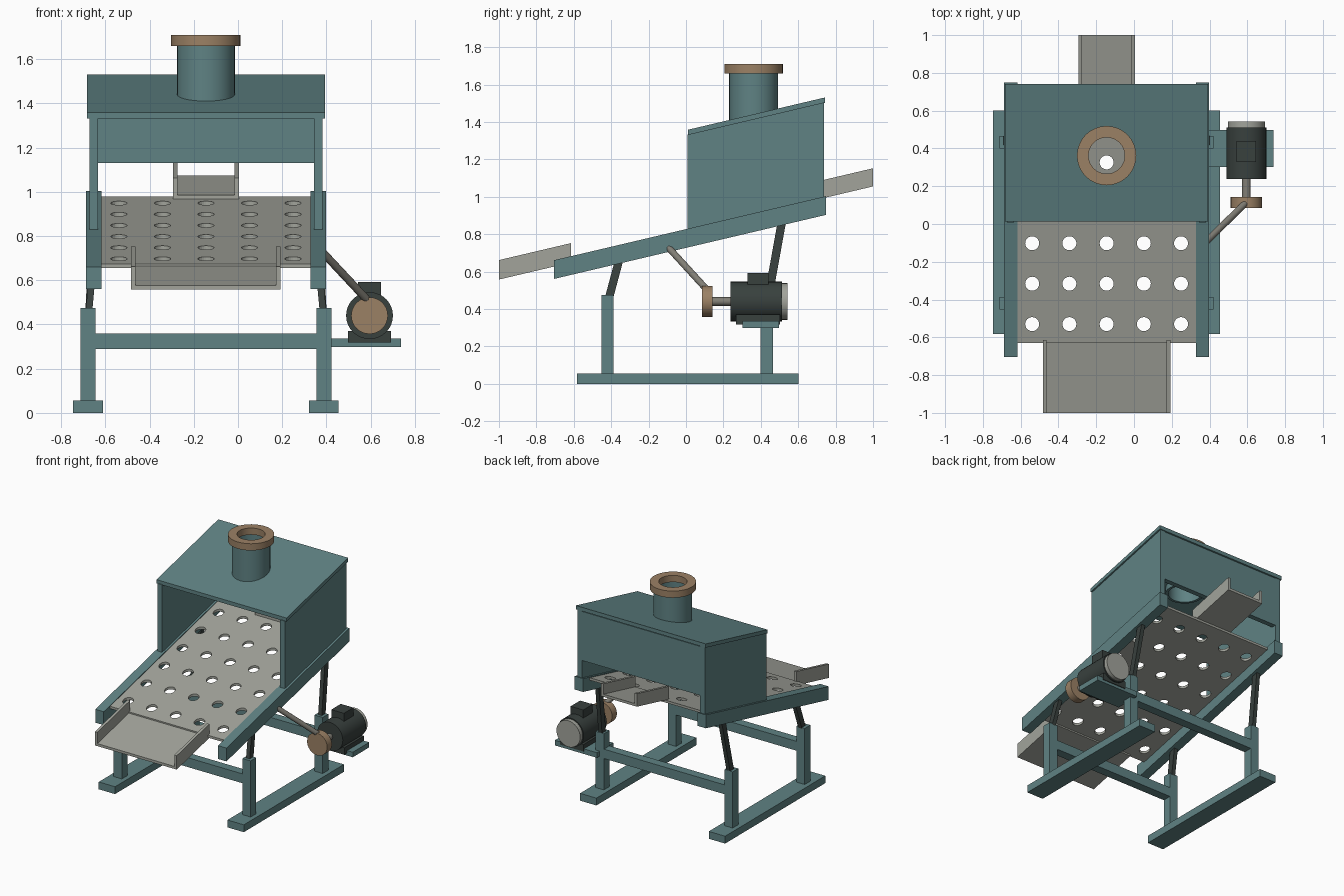
import bpy, bmesh, math
from mathutils import Vector, Matrix

if "Cube" in bpy.data.objects:
    bpy.data.objects.remove(bpy.data.objects["Cube"])

CX = -0.145      # centre line of the sieve body
S = 0.2354       # slope of deck, chutes and hood lid


def material(name, rgb):
    m = bpy.data.materials.new(name)
    m.diffuse_color = (*rgb, 1)
    m.use_nodes = True
    m.node_tree.nodes["Principled BSDF"].inputs["Base Color"].default_value = m.diffuse_color
    return m


TEAL = material("teal_paint", (0.115, 0.225, 0.23))
STEEL = material("bare_steel", (0.36, 0.37, 0.33))
DARK = material("dark_metal", (0.04, 0.052, 0.048))
BRASS = material("tan_metal", (0.33, 0.22, 0.13))
ROD = material("rod_steel", (0.22, 0.21, 0.18))


def finish(name, bm, mat, smooth=False):
    bmesh.ops.recalc_face_normals(bm, faces=bm.faces)
    me = bpy.data.meshes.new(name)
    bm.to_mesh(me)
    bm.free()
    ob = bpy.data.objects.new(name, me)
    bpy.context.collection.objects.link(ob)
    me.materials.append(mat)
    if smooth:
        bpy.ops.object.select_all(action='DESELECT')
        ob.select_set(True)
        bpy.context.view_layer.objects.active = ob
        bpy.ops.object.shade_smooth_by_angle(angle=math.radians(35))
    return ob


def box(name, x, y, z, mat, slope=0.0):
    """Box from (min, max) ranges; with a slope, z rises along y."""
    bm = bmesh.new()
    bmesh.ops.create_cube(bm, size=1)
    for v in bm.verts:
        px, py, pz = (r[c > 0] for r, c in zip((x, y, z), v.co))
        v.co = (px, py, pz + slope * py)
    return finish(name, bm, mat)


def cylinder(name, a, b, r, mat, sides=32):
    a, b = Vector(a), Vector(b)
    bm = bmesh.new()
    rot = (b - a).to_track_quat('Z', 'Y').to_matrix().to_4x4()
    bmesh.ops.create_cone(bm, cap_ends=True, segments=sides, radius1=r, radius2=r,
                          depth=(b - a).length,
                          matrix=Matrix.Translation((a + b) / 2) @ rot)
    return finish(name, bm, mat, True)


def tube(name, x, y, z0, z1, r_out, r_in, mat, sides=32):
    bm = bmesh.new()
    rings = [[bm.verts.new((x + r * math.cos(2 * math.pi * i / sides),
                            y + r * math.sin(2 * math.pi * i / sides), z))
              for i in range(sides)]
             for r, z in ((r_out, z0), (r_out, z1), (r_in, z1), (r_in, z0))]
    for k in range(4):
        p, q = rings[k], rings[(k + 1) % 4]
        for i in range(sides):
            j = (i + 1) % sides
            bm.faces.new((p[i], p[j], q[j], q[i]))
    return finish(name, bm, mat, True)


def drill(ob, points, r, sides=24):
    """Cut vertical round holes and bake the result."""
    bm = bmesh.new()
    for x, y in points:
        bmesh.ops.create_cone(bm, cap_ends=True, segments=sides, radius1=r, radius2=r,
                              depth=4, matrix=Matrix.Translation((x, y, 1)))
    cutter = finish("hole_cutter", bm, STEEL)
    cutter.hide_render = True
    mod = ob.modifiers.new("holes", 'BOOLEAN')
    mod.operation, mod.solver, mod.object = 'DIFFERENCE', 'EXACT', cutter
    bpy.context.view_layer.objects.active = ob
    bpy.ops.object.modifier_apply(modifier=mod.name)
    bpy.data.objects.remove(cutter)


def bar(name, a, b, wx, wy, mat):
    """Straight bar with a horizontal rectangular section."""
    bm = bmesh.new()
    bmesh.ops.create_cube(bm, size=1)
    for v in bm.verts:
        end = Vector(b if v.co.z > 0 else a)
        v.co = end + Vector((v.co.x * wx, v.co.y * wy, 0))
    return finish(name, bm, mat)


# Both sides: skid, posts, flexible links, deck rail, hood side
for side, s in (("left", -1), ("right", 1)):
    def span(c, w):
        return (CX + s * c - w / 2, CX + s * c + w / 2)
    box(side + "_skid", span(0.533, 0.135), (-0.582, 0.602), (0, 0.055), TEAL)
    for end, y in (("front", -0.42), ("back", 0.432)):
        box(f"{side}_{end}_post", span(0.533, 0.068), (y - 0.033, y + 0.033),
            (0.055, 0.475), TEAL)
    px, rx = CX + s * 0.533, CX + s * 0.508
    bar(side + "_front_link", (px, -0.422, 0.42), (rx, -0.35, 0.69), 0.03, 0.045, DARK)
    bar(side + "_back_link", (px, 0.432, 0.42), (rx, 0.515, 0.88), 0.03, 0.045, DARK)
    box(side + "_deck_rail", span(0.508, 0.07), (-0.705, 0.748), (0.727, 0.827), TEAL, S)
    box(side + "_hood_side", span(0.508, 0.038), (0.008, 0.737), (0.826, 1.332), TEAL, S)

# Cross beams between the posts
for end, y in (("front", -0.42), ("back", 0.432)):
    box(end + "_cross_beam", (CX - 0.5, CX + 0.5), (y - 0.033, y + 0.033),
        (0.29, 0.36), TEAL)

# Perforated deck
deck = box("sieve_deck", (CX - 0.475, CX + 0.475), (-0.63, 0.67), (0.804, 0.822), STEEL, S)
drill(deck, [(CX + 0.197 * i, -0.53 + 0.214 * j) for i in range(-2, 3) for j in range(6)],
      0.037)

# Discharge chutes
for name, half, y, z0, z1 in (("lower_chute", 0.338, (-1.0, -0.615), 0.793, 0.897),
                              ("upper_chute", 0.149, (0.62, 1.0), 0.82, 0.917)):
    box(name + "_floor", (CX - half, CX + half), y, (z0, z0 + 0.019), STEEL, S)
    for side, s in (("left", -1), ("right", 1)):
        c = CX + s * (half - 0.01)
        box(f"{name}_{side}_wall", (c - 0.01, c + 0.01), y, (z0 + 0.002, z1), STEEL, S)

# Hood lid, back panel and inlet pipe
lid = box("hood_lid", (CX - 0.538, CX + 0.538), (0.012, 0.742), (1.328, 1.356), TEAL, S)
drill(lid, [(CX, 0.362)], 0.122, 32)
box("hood_back_panel", (CX - 0.5, CX + 0.5), (0.70, 0.737), (1.13, 1.497), TEAL)
tube("inlet_pipe", CX, 0.362, 1.36, 1.67, 0.131, 0.112, TEAL)
tube("inlet_flange", CX, 0.362, 1.66, 1.71, 0.157, 0.096, BRASS)

# Motor on its bracket, with crank disc and drive rod
MX, MZ = 0.595, 0.44
box("motor_bracket", (0.39, 0.738), (0.303, 0.497), (0.298, 0.336), TEAL)
box("motor_foot", (MX - 0.097, MX + 0.097), (0.268, 0.502), (0.318, 0.37), DARK)
cylinder("motor_body", (MX, 0.238, MZ), (MX, 0.512, MZ), 0.106, DARK)
cylinder("motor_end_cap", (MX, 0.505, MZ), (MX, 0.542, MZ), 0.098, STEEL)
box("motor_terminal_box", (MX - 0.052, MX + 0.052), (0.328, 0.44), (0.52, 0.593), DARK)
cylinder("motor_shaft", (MX, 0.13, MZ), (MX, 0.245, MZ), 0.023, ROD, 20)
cylinder("crank_disc", (MX, 0.086, MZ), (MX, 0.142, MZ), 0.083, BRASS)
cylinder("drive_rod", (0.375, -0.10, 0.735), (MX, 0.115, 0.50), 0.018, ROD, 16)
